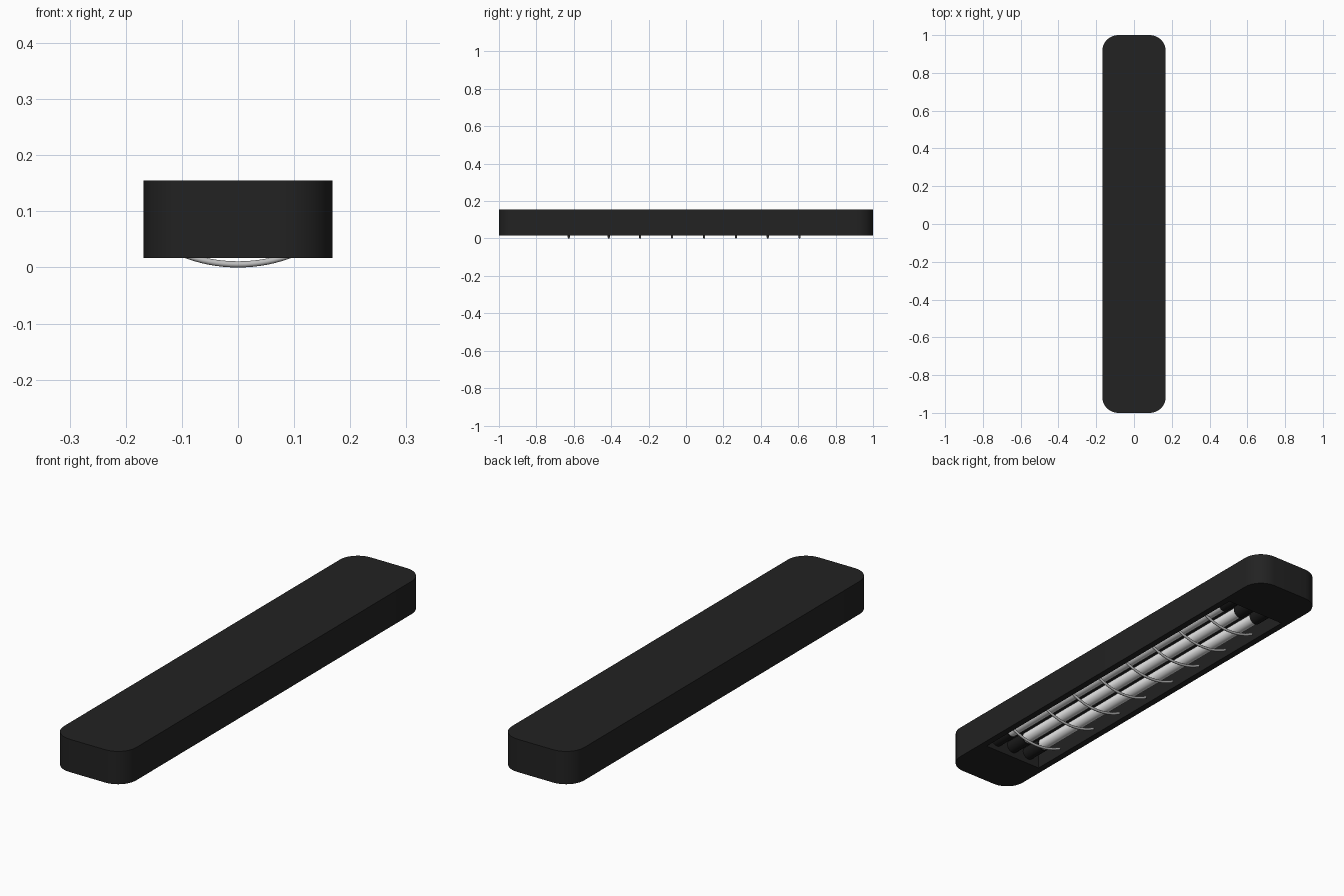
import bpy, bmesh, math
from mathutils import Matrix

if "Cube" in bpy.data.objects:
    bpy.data.objects.remove(bpy.data.objects["Cube"])


def material(name, r, g, b):
    m = bpy.data.materials.new(name)
    m.diffuse_color = (r, g, b, 1)
    m.use_nodes = True
    m.node_tree.nodes["Principled BSDF"].inputs["Base Color"].default_value = m.diffuse_color
    return m


BLACK = material("housing black", 0.016, 0.016, 0.016)
DARK = material("socket black", 0.01, 0.01, 0.01)
STEEL = material("guard steel", 0.52, 0.52, 0.52)
GLASS = material("lamp white", 0.8, 0.8, 0.8)


def finish(bm, name, mat):
    me = bpy.data.meshes.new(name)
    bm.to_mesh(me)
    bm.free()
    me.materials.append(mat)
    ob = bpy.data.objects.new(name, me)
    bpy.context.collection.objects.link(ob)
    bpy.ops.object.select_all(action='DESELECT')
    ob.select_set(True)
    bpy.context.view_layer.objects.active = ob
    bpy.ops.object.shade_smooth_by_angle(angle=math.radians(35))
    return ob


def rounded_rect(hx, hy, r, n=10):
    pts = []
    for k, (sx, sy) in enumerate([(1, 1), (-1, 1), (-1, -1), (1, -1)]):
        for i in range(n + 1):
            a = math.pi / 2 * (k + i / n)
            pts.append((sx * (hx - r) + r * math.cos(a), sy * (hy - r) + r * math.sin(a)))
    return pts


def wall(bm, pts, z0, z1):
    """Vertical wall around a closed outline, capped at z1; returns lower edges."""
    lo = [bm.verts.new((x, y, z0)) for x, y in pts]
    hi = [bm.verts.new((x, y, z1)) for x, y in pts]
    n = len(pts)
    for i in range(n):
        j = (i + 1) % n
        bm.faces.new((lo[i], lo[j], hi[j], hi[i]))
    bm.faces.new(hi)
    return [bm.edges.get((lo[i], lo[(i + 1) % n])) for i in range(n)]


# Housing: rounded box with a recess opening downwards
BOTTOM, TOP = 0.017, 0.155
OX, OY = 0.14, 0.78
bm = bmesh.new()
edges = wall(bm, rounded_rect(0.168, 1.0, 0.085), BOTTOM, TOP)
edges += wall(bm, [(OX, OY), (-OX, OY), (-OX, -OY), (OX, -OY)], BOTTOM, 0.125)
bmesh.ops.triangle_fill(bm, edges=edges, use_beauty=True, normal=(0, 0, -1))
bmesh.ops.recalc_face_normals(bm, faces=bm.faces)
finish(bm, "housing", BLACK)


def rod(name, x, z, y0, y1, r, mat):
    bm = bmesh.new()
    m = Matrix.Translation((x, (y0 + y1) / 2, z)) @ Matrix.Rotation(math.pi / 2, 4, 'X')
    bmesh.ops.create_cone(bm, cap_ends=True, segments=32, radius1=r, radius2=r,
                          depth=y1 - y0, matrix=m)
    finish(bm, name, mat)


# Three lamp tubes with a dark socket at each end
for i, x in enumerate((-0.085, 0, 0.085)):
    rod(f"lamp_tube_{i + 1}", x, 0.066, -0.69, 0.68, 0.024, GLASS)
    rod(f"socket_front_{i + 1}", x, 0.066, -OY, -0.685, 0.028, DARK)
    rod(f"socket_back_{i + 1}", x, 0.066, 0.675, OY, 0.028, DARK)

# Bowed guard bars across the opening
R, r, SEG, SIDES = 0.27, 0.0055, 20, 12
half = math.asin(0.125 / R)
for k, y in enumerate((-0.627, -0.413, -0.245, -0.075, 0.097, 0.267, 0.437, 0.607)):
    bm = bmesh.new()
    rings = []
    for i in range(SEG + 1):
        a = half * (2 * i / SEG - 1)
        ring = []
        for j in range(SIDES):
            t = 2 * math.pi * j / SIDES
            d = R + r * math.cos(t)
            ring.append(bm.verts.new((d * math.sin(a), y + r * math.sin(t),
                                      R + r - d * math.cos(a))))
        rings.append(ring)
    for p, q in zip(rings, rings[1:]):
        for j in range(SIDES):
            n = (j + 1) % SIDES
            bm.faces.new((p[j], p[n], q[n], q[j]))
    bm.faces.new(rings[0])
    bm.faces.new(rings[-1])
    bmesh.ops.recalc_face_normals(bm, faces=bm.faces)
    finish(bm, f"guard_bar_{k + 1}", STEEL)
